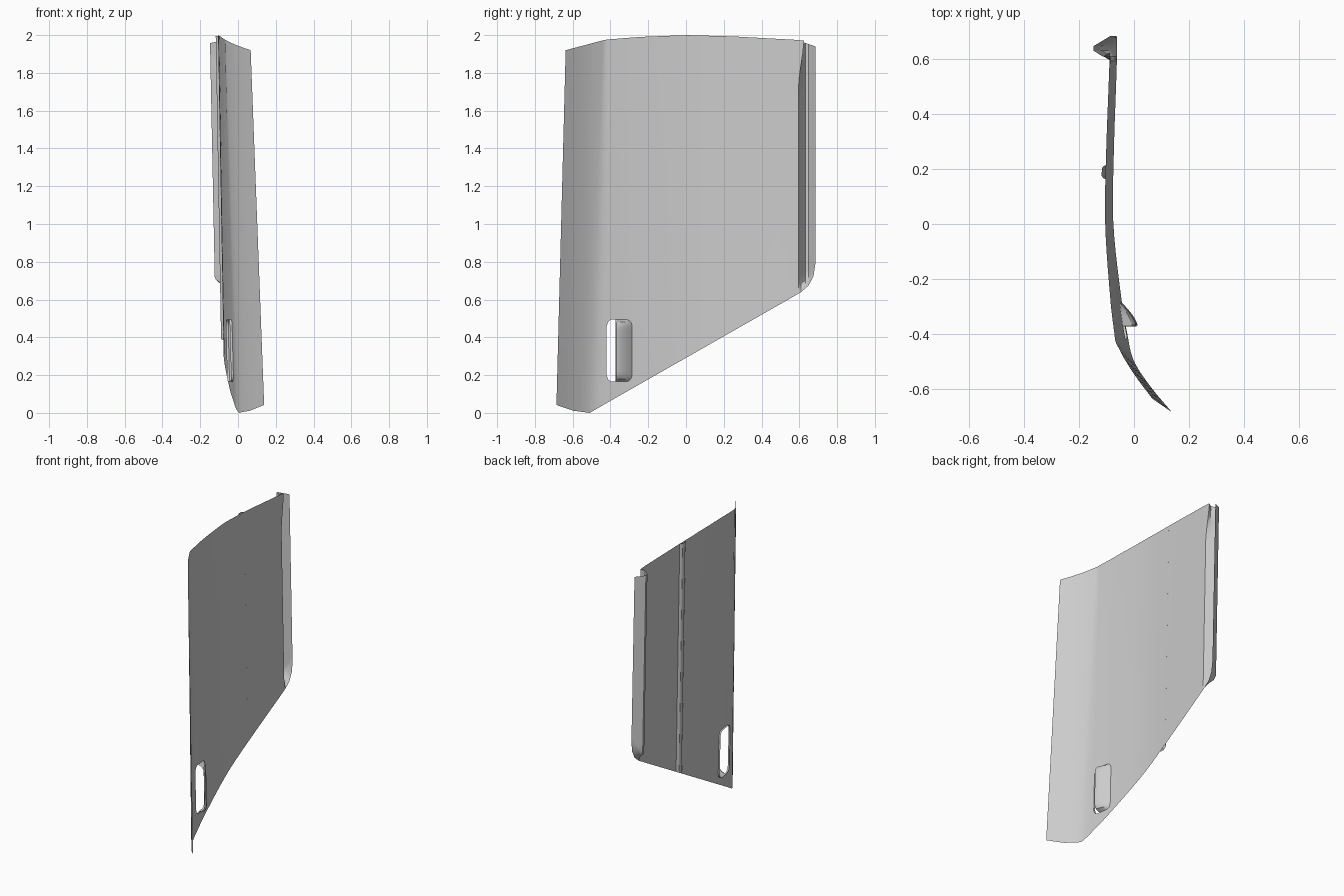
import bpy, bmesh, math

if "Cube" in bpy.data.objects:
    bpy.data.objects.remove(bpy.data.objects["Cube"])

# Profiles: (u, x at z=0, x at z=2); outline: (u, z)
PLAN = [(-.687, .14, .064), (-.6, .066, 0), (-.5, 0, -.057), (-.4, -.023, -.072),
        (-.28, -.042, -.086), (0, -.07, -.105), (.25, -.066, -.102), (.59, -.05, -.09), (.69, -.047, -.088)]
TOP = [(-.687, 1.92), (-.5, 1.97), (-.25, 1.99), (0, 2.0), (.25, 1.993), (.58, 1.975), (.685, 1.94)]
BOT = [(-.687, .042), (-.6, .012), (-.51, 0), (-.45, .035), (.55, .605), (.61, .64), (.65, .675), (.675, .725), (.685, .79)]
GROOVE = [(.595, 0), (.632, 1), (.648, 1), (.685, 0)]
H0, H1, HZ0, HZ1, R = -.42, -.285, .165, .495, .035


def clamp(t):
    return max(0.0, min(1.0, t))


def lin(tab, u):
    if u <= tab[0][0]:
        return tab[0][1]
    for a, b in zip(tab, tab[1:]):
        if u <= b[0]:
            return a[1] + (b[1] - a[1]) * (u - a[0]) / (b[0] - a[0])
    return tab[-1][1]


def hermite(k, u):
    n = len(PLAN)
    i = max(j for j in range(n - 1) if PLAN[j][0] <= u + 1e-9 or j == 0)

    def tan(j):
        a, b = PLAN[max(j - 1, 0)], PLAN[min(j + 1, n - 1)]
        return (b[k] - a[k]) / (b[0] - a[0])
    a, b = PLAN[i], PLAN[i + 1]
    h = b[0] - a[0]
    t = (u - a[0]) / h
    return ((2*t**3 - 3*t*t + 1) * a[k] + (t**3 - 2*t*t + t) * h * tan(i)
            + (3*t*t - 2*t**3) * b[k] + (t**3 - t*t) * h * tan(i + 1))


def surf(u, z, off=0.0):
    """Point on the leaning, curved panel."""
    x = hermite(1, u) + (hermite(2, u) - hermite(1, u)) * z / 2
    y = u + .026 * z * clamp((-.42 - u) / .08)
    if u > .59:
        x -= .06 * lin(GROOVE, u) * clamp((z - lin(BOT, u)) / .05)
        if u < .6:
            y += .03 * clamp((z - 1.75) / .2)
    return (x + off, y, z)


def hole(u):
    """Lower and upper limits of the rounded opening."""
    d = clamp((R - min(u - H0, H1 - u)) / R)
    c = R * (1 - math.sqrt(1 - d * d))
    return HZ0 + c, HZ1 - c


def span(a, b, n):
    return [a + (b - a) * i / n for i in range(n)]


def grid(name, cols, skip=None, flange=0.0):
    bm = bmesh.new()
    vs = [[bm.verts.new(p) for p in c] for c in cols]
    for i in range(len(vs) - 1):
        for j in range(len(vs[0]) - 1):
            if not (skip and skip(i, j)):
                bm.faces.new((vs[i][j], vs[i+1][j], vs[i+1][j+1], vs[i][j+1]))
    if flange:
        rim = [e for e in bm.edges if e.is_boundary and all(
            H0 - .002 < v.co.y < H1 + .002 and HZ0 - .002 < v.co.z < HZ1 + .002 for v in e.verts)]
        ext = bmesh.ops.extrude_edge_only(bm, edges=rim)
        for v in ext["geom"]:
            if isinstance(v, bmesh.types.BMVert):
                v.co.x += flange
    bmesh.ops.remove_doubles(bm, verts=bm.verts, dist=1e-5)
    me = bpy.data.meshes.new(name)
    bm.to_mesh(me)
    bm.free()
    ob = bpy.data.objects.new(name, me)
    bpy.context.collection.objects.link(ob)
    bpy.ops.object.select_all(action='DESELECT')
    bpy.context.view_layer.objects.active = ob
    ob.select_set(True)
    bpy.ops.object.shade_smooth_by_angle(angle=math.radians(30))
    return ob


# Main side panel with rear groove and a rounded opening
us = (span(-.687, -.51, 6) + span(-.51, H0, 4) + span(H0, H0 + R, 5) + span(H0 + R, H1 - R, 4)
      + span(H1 - R, H1, 5) + span(H1, .55, 14) + [.55, .58, .595, .61, .632, .64, .648, .66, .675, .685])
cols = []
for u in us:
    b, t = lin(BOT, u), lin(TOP, u)
    lo, hi = max(HZ0 + R, b + .06), max(HZ1 - R, b + .3)
    if H0 - 1e-6 < u < H1 + 1e-6:
        lo, hi = hole(u)
    zs = span(b, lo, 4) + span(lo, hi, 8) + span(hi, t - .25, 8) + span(t - .25, t, 4) + [t]
    cols.append([surf(u, z) for z in zs])
grid("side_panel", cols,
     lambda i, j: H0 - 1e-6 < us[i] < H1 - 1e-6 and 4 <= j < 12, flange=-.012)

# Air scoop bulging out behind the opening, mouth facing forward
cols = []
for i in range(13):
    s = i / 12
    u = -.368 + (H1 + .368) * s
    lo, hi = hole(u)
    col = []
    for j in range(25):
        z = lo + (hi - lo) * j / 24
        edge = clamp(min(z - lo, hi - z) / .05)
        h = .047 * (1 - s ** 1.6) * math.sqrt(1 - (1 - edge) ** 2)
        col.append(surf(u, z, h))
    cols.append(col)
grid("air_scoop", cols)

# Slim lip folded around the scoop mouth
m = cols[0]
grid("scoop_lip", [m, [(x - .006, y - .006, z) for x, y, z in m], [(x - .014, y + .004, z) for x, y, z in m]])

# Vertical stiffening rib on the inner side
cols = []
for u, off in [(.163, 0), (.168, -.009), (.176, -.014), (.202, -.014), (.21, -.009), (.215, 0)]:
    b, t = lin(BOT, u), lin(TOP, u)
    cols.append([surf(u, z, off) for z in span(b, t, 12) + [t]])
grid("inner_rib", cols)
